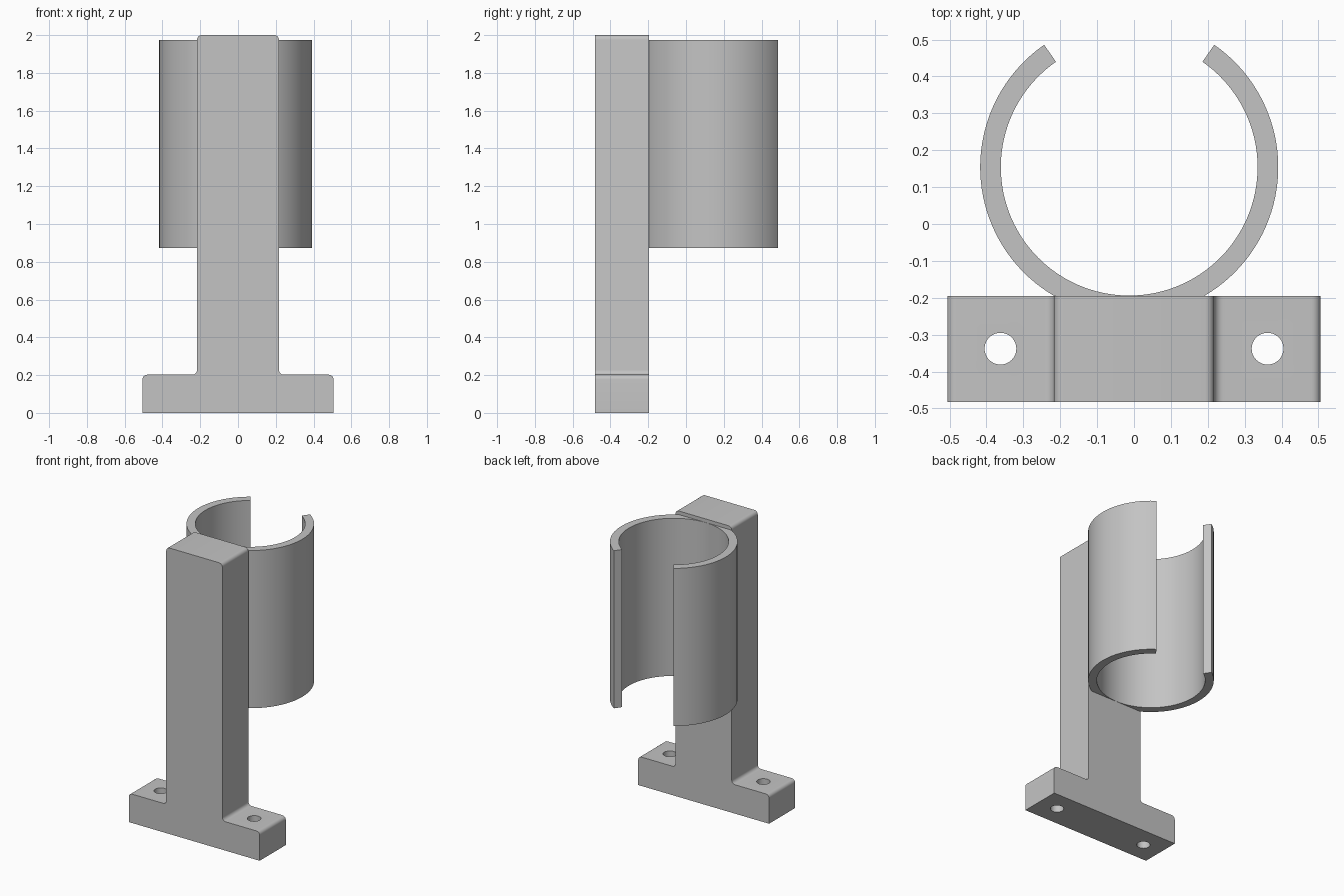
import bpy, bmesh, math

if "Cube" in bpy.data.objects:
    bpy.data.objects.remove(bpy.data.objects["Cube"], do_unlink=True)

grey = bpy.data.materials.new("plain_grey")
grey.use_nodes = True
colour = (0.55, 0.55, 0.55, 1)
grey.diffuse_color = colour
grey.node_tree.nodes["Principled BSDF"].inputs["Base Color"].default_value = colour


def prism(name, points, depth, fillet=0, keep_sharp=None):
    """Extrude a closed outline by a depth vector, rounding chosen long edges."""
    bm = bmesh.new()
    face = bm.faces.new([bm.verts.new(p) for p in points])
    ext = bmesh.ops.extrude_face_region(bm, geom=[face], use_keep_orig=True)
    moved = [v for v in ext["geom"] if isinstance(v, bmesh.types.BMVert)]
    bmesh.ops.translate(bm, verts=moved, vec=depth)
    bmesh.ops.recalc_face_normals(bm, faces=bm.faces)
    if fillet:
        edges = [e for e in bm.edges
                 if abs(e.verts[0].co.y - e.verts[1].co.y) > 0.1 and not keep_sharp(e)]
        bmesh.ops.bevel(bm, geom=edges, offset=fillet, segments=6,
                        profile=0.5, affect='EDGES')
    mesh = bpy.data.meshes.new(name)
    bm.to_mesh(mesh)
    bm.free()
    obj = bpy.data.objects.new(name, mesh)
    bpy.context.collection.objects.link(obj)
    mesh.materials.append(grey)
    return obj


def smooth(obj):
    bpy.ops.object.select_all(action='DESELECT')
    obj.select_set(True)
    bpy.context.view_layer.objects.active = obj
    bpy.ops.object.shade_smooth_by_angle(angle=math.radians(30))


# Post and foot: one inverted T, rounded everywhere except along the floor
FRONT, BACK = -0.483, -0.195
half = [(0.506, 0), (0.506, 0.202), (0.217, 0.202), (0.217, 2.0)]
outline = half + [(-x, z) for x, z in reversed(half)]
stand = prism("post_and_foot", [(x, FRONT, z) for x, z in outline],
              (0, BACK - FRONT, 0), 0.025,
              lambda e: max(v.co.z for v in e.verts) < 0.01)

# Screw holes through the foot
for x in (-0.362, 0.362):
    bpy.ops.mesh.primitive_cylinder_add(vertices=48, radius=0.043, depth=0.6,
                                        location=(x, -0.338, 0.1))
    cutter = bpy.context.object
    cutter.name = "hole_cutter"
    cutter.hide_render = True
    cutter.data.materials.append(grey)
    cut = stand.modifiers.new("screw_hole", 'BOOLEAN')
    cut.operation = 'DIFFERENCE'
    cut.solver = 'EXACT'
    cut.object = cutter
    bpy.context.view_layer.objects.active = stand
    bpy.ops.object.modifier_apply(modifier=cut.name)
    bpy.data.objects.remove(cutter, do_unlink=True)
smooth(stand)

# Open clip ring, its outer wall flattened just inside the post
CX, CY, STEPS = -0.013, 0.154, 96
start, sweep = math.radians(55.2), math.radians(-290.4)


def arc(radius):
    angles = [start + sweep * i / STEPS for i in range(STEPS + 1)]
    return [(CX + radius * math.cos(a),
             max(CY + radius * math.sin(a), BACK - 0.01), 0.873) for a in angles]


ring = prism("clip_ring", arc(0.404) + arc(0.348)[::-1], (0, 0, 1.102))
smooth(ring)
